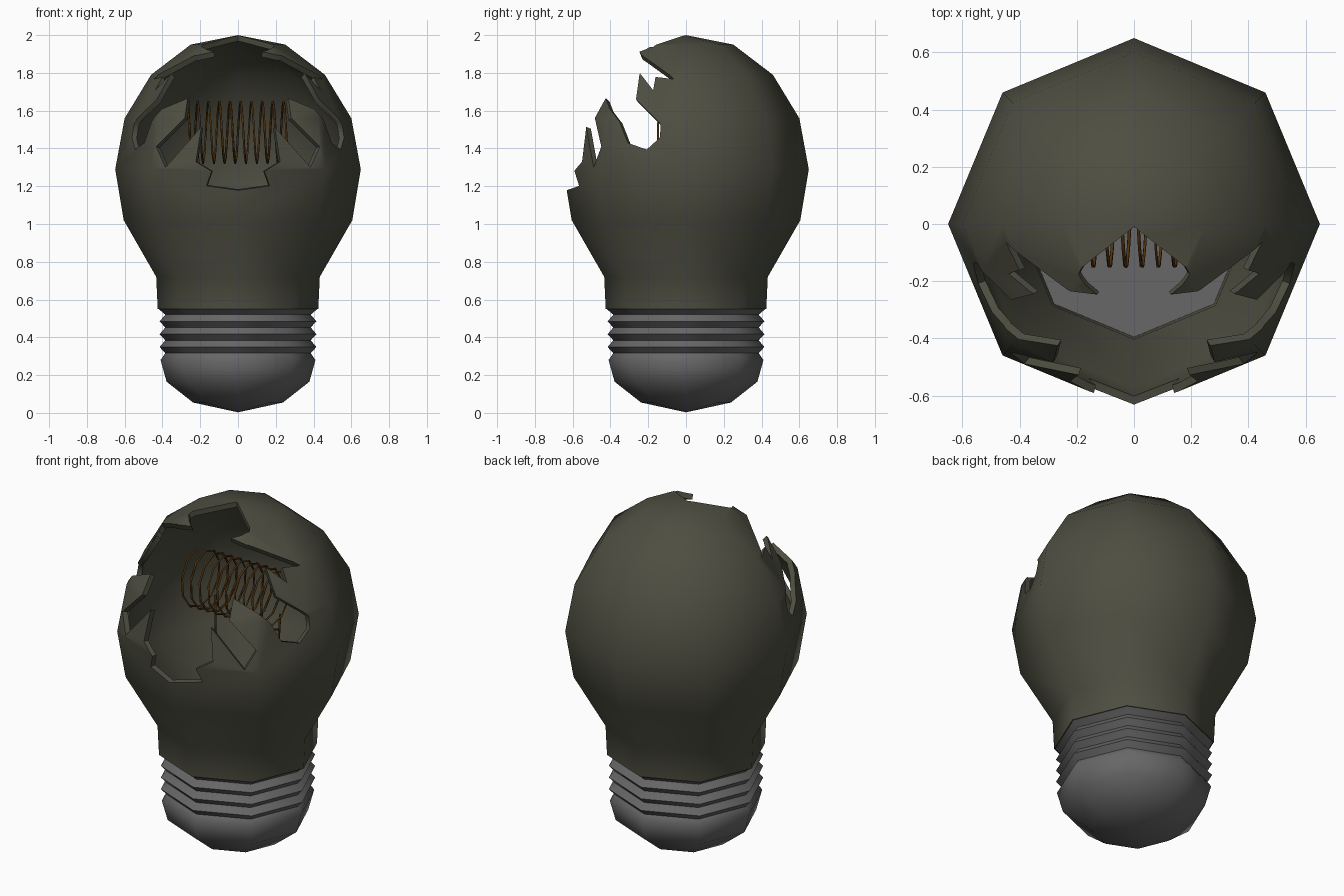
import bpy, bmesh, math
from mathutils import Vector

if "Cube" in bpy.data.objects:
    bpy.data.objects.remove(bpy.data.objects["Cube"])

SIDES = 8


def material(name, color):
    m = bpy.data.materials.new(name)
    m.diffuse_color = (*color, 1)
    m.use_nodes = True
    m.node_tree.nodes["Principled BSDF"].inputs["Base Color"].default_value = m.diffuse_color
    return m


GLASS = material("smoky olive glass", (0.075, 0.075, 0.053))
METAL = material("grey metal", (0.135, 0.135, 0.138))
COPPER = material("dark copper", (0.09, 0.036, 0.005))


def add_object(name, bm, mat):
    bmesh.ops.remove_doubles(bm, verts=bm.verts, dist=0.0005)
    bmesh.ops.recalc_face_normals(bm, faces=bm.faces)
    me = bpy.data.meshes.new(name)
    bm.to_mesh(me)
    bm.free()
    ob = bpy.data.objects.new(name, me)
    bpy.context.collection.objects.link(ob)
    if mat:
        me.materials.append(mat)
    return ob


def lathe(name, profile, mat):
    """Revolve (radius, height) points around z, corners on the axes."""
    bm = bmesh.new()
    rings = []
    for r, z in profile:
        if r == 0:
            rings.append([bm.verts.new((0, 0, z))] * SIDES)
        else:
            rings.append([bm.verts.new((r * math.cos(a), r * math.sin(a), z))
                          for a in (math.tau * k / SIDES for k in range(SIDES))])
    for lo, hi in zip(rings, rings[1:]):
        for k in range(SIDES):
            n = (k + 1) % SIDES
            quad = list(dict.fromkeys((lo[k], lo[n], hi[n], hi[k])))
            bm.faces.new(quad)
    return add_object(name, bm, mat)


def activate(ob):
    bpy.ops.object.select_all(action='DESELECT')
    ob.select_set(True)
    bpy.context.view_layer.objects.active = ob


def smooth(ob, degrees):
    activate(ob)
    bpy.ops.object.shade_smooth_by_angle(angle=math.radians(degrees))


# glass shell: outer skin, then inner skin, closed at the neck
outer = [(0, 2.0), (0.25, 1.95), (0.46, 1.79), (0.60, 1.56), (0.65, 1.29),
         (0.605, 1.02), (0.433, 0.72), (0.425, 0.55)]
inner = [(0.395, 0.55), (0.403, 0.73), (0.575, 1.03), (0.62, 1.29),
         (0.573, 1.545), (0.44, 1.765), (0.24, 1.921), (0, 1.97)]
bulb = lathe("glass_bulb", outer + inner, GLASS)
bm = bmesh.new()
bm.from_mesh(bulb.data)
# close the rim between the outer and inner skin is part of the profile
bmesh.ops.recalc_face_normals(bm, faces=bm.faces)
bm.to_mesh(bulb.data)
bm.free()

# jagged break: right half of the outline on the glass, top to bottom
half = [(0, -0.01, 2.0), (0.18, -0.15, 1.95), (0.195, -0.175, 1.94),
        (0.17, -0.215, 1.93), (0.13, -0.25, 1.92), (0.22, -0.235, 1.89),
        (0.45, -0.065, 1.77), (0.41, -0.165, 1.79), (0.44, -0.175, 1.71),
        (0.345, -0.24, 1.79), (0.43, -0.265, 1.66), (0.555, -0.135, 1.53),
        (0.57, -0.14, 1.46), (0.55, -0.21, 1.395), (0.50, -0.31, 1.43),
        (0.46, -0.355, 1.545), (0.27, -0.43, 1.67), (0.28, -0.48, 1.56),
        (0.435, -0.45, 1.41), (0.385, -0.49, 1.30), (0.195, -0.53, 1.515),
        (0.225, -0.555, 1.33), (0.14, -0.59, 1.28), (0.17, -0.575, 1.20),
        (0, -0.65, 1.175)]
loop = half + [(-x, y, z) for x, y, z in half[-2:0:-1]]

# cone-shaped cutter from the bulb centre through the outline to a flat far cap
centre = Vector((0, 0, 1.3))
axis = Vector((0, -0.743, 0.669)).normalized()
bm = bmesh.new()
apex = bm.verts.new(centre)
far = []
for p in loop:
    d = Vector(p) - centre
    far.append(bm.verts.new(centre + d * (1.6 / d.dot(axis))))
for i, v in enumerate(far):
    bm.faces.new((apex, v, far[(i + 1) % len(far)]))
bm.faces.new(far)
bmesh.ops.triangulate(bm, faces=[f for f in bm.faces if len(f.verts) > 3])
cutter = add_object("break_cutter", bm, None)

cut = bulb.modifiers.new("break", 'BOOLEAN')
cut.operation = 'DIFFERENCE'
cut.solver = 'EXACT'
cut.object = cutter
activate(bulb)
bpy.ops.object.modifier_apply(modifier="break")
bpy.data.objects.remove(cutter)
smooth(bulb, 50)

# screw base: closed top, three thread ridges, rounded bottom
base_profile = [(0, 0.545), (0.42, 0.55), (0.385, 0.52)]
for i in range(3):
    z = 0.485 - i * 0.068
    base_profile += [(0.415, z), (0.385, z - 0.033)]
base_profile += [(0.41, 0.28), (0.378, 0.165), (0.238, 0.055), (0, 0.003)]
base = lathe("screw_base", base_profile, METAL)
smooth(base, 50)


def wire(name, points):
    cu = bpy.data.curves.new(name, 'CURVE')
    cu.dimensions = '3D'
    cu.bevel_depth = 0.006
    cu.bevel_resolution = 0
    cu.use_fill_caps = True
    s = cu.splines.new('POLY')
    s.points.add(len(points) - 1)
    for sp, p in zip(s.points, points):
        sp.co = (*p, 1)
    ob = bpy.data.objects.new(name, cu)
    bpy.context.collection.objects.link(ob)
    cu.materials.append(COPPER)
    activate(ob)
    bpy.ops.object.convert(target='MESH')


# coiled filament along x
turns, steps = 9.5, 10
count = int(turns * steps)
coil = []
for i in range(count + 1):
    a = math.tau * i / steps
    coil.append((-0.27 + 0.54 * i / count,
                 -0.155 * math.sin(a), 1.485 + 0.163 * math.cos(a)))
wire("filament_coil", coil)

# two lead wires down to the base
for side, label in ((-1, "left"), (1, "right")):
    wire("lead_wire_" + label, [(side * 0.21, 0.09, 1.36), (side * 0.18, 0.06, 0.54)])
